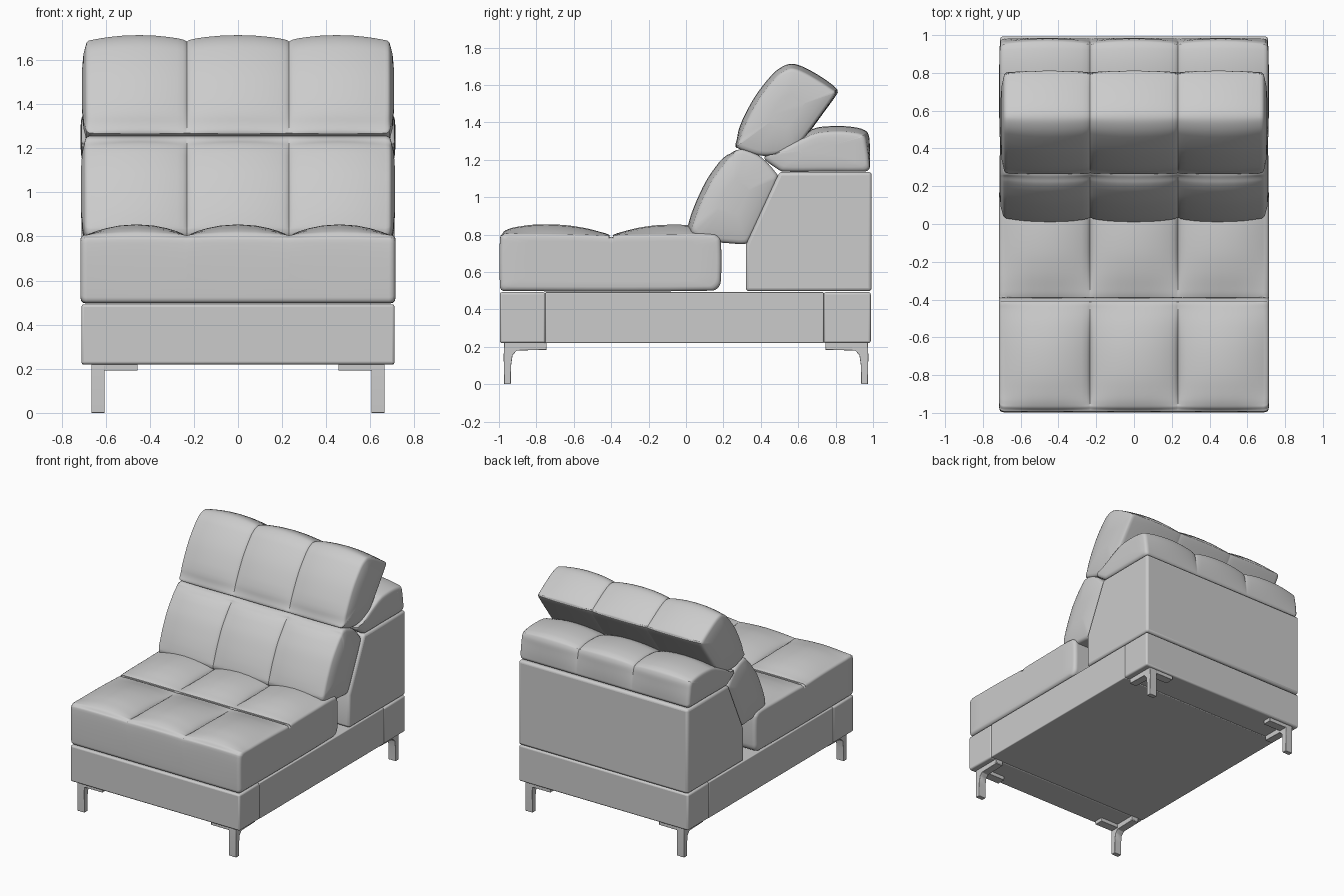
import bpy, bmesh
from mathutils import Vector

if "Cube" in bpy.data.objects:
    bpy.data.objects.remove(bpy.data.objects["Cube"])


def finish(name, bm, bevel=0.0, angle=0.7):
    bmesh.ops.remove_doubles(bm, verts=bm.verts, dist=1e-5)
    bmesh.ops.recalc_face_normals(bm, faces=bm.faces)
    me = bpy.data.meshes.new(name)
    bm.to_mesh(me)
    bm.free()
    ob = bpy.data.objects.new(name, me)
    bpy.context.collection.objects.link(ob)
    if bevel:
        m = ob.modifiers.new("soft_edges", 'BEVEL')
        m.width, m.segments, m.limit_method = bevel, 3, 'ANGLE'
    bpy.ops.object.select_all(action='DESELECT')
    bpy.context.view_layer.objects.active = ob
    ob.select_set(True)
    bpy.ops.object.shade_smooth_by_angle(angle=angle)
    return ob


def prism(name, profile, x0, x1, bevel):
    """Extrude a (y, z) profile along x."""
    bm = bmesh.new()
    f = bm.faces.new([bm.verts.new((x0, y, z)) for y, z in profile])
    ext = bmesh.ops.extrude_face_region(bm, geom=[f])['geom']
    bmesh.ops.translate(bm, vec=(x1 - x0, 0, 0),
                        verts=[v for v in ext if isinstance(v, bmesh.types.BMVert)])
    return finish(name, bm, bevel)


def box(name, x0, x1, y0, y1, z0, z1, bevel):
    return prism(name, [(y0, z0), (y1, z0), (y1, z1), (y0, z1)], x0, x1, bevel)


def smooth_loop(pts, steps=5):
    """Round a closed loop of (y, z, puff weight) without overshoot."""
    P, out = [Vector(p) for p in pts], []
    n = len(P)
    tang = [(P[(i + 1) % n] - P[i - 1]).normalized() for i in range(n)]
    for i in range(n):
        a, b = P[i], P[(i + 1) % n]
        L = (b - a).length
        ta, tb = tang[i] * L, tang[(i + 1) % n] * L
        for k in range(steps):
            t = k / steps
            out.append(a * (2*t**3 - 3*t*t + 1) + ta * (t**3 - 2*t*t + t)
                       + b * (3*t*t - 2*t**3) + tb * (t**3 - t*t))
    return out


def cushion(name, pts, depth, hw=0.71, r=0.025, bulge=0.0, seam=0.232):
    """Three-panel upholstered cushion: profile swept in x, pulled in at seams."""
    loop = smooth_loop(pts)
    n = len(loop)
    area = sum(loop[i].x * loop[(i+1) % n].y - loop[(i+1) % n].x * loop[i].y for i in range(n))
    sgn = 1 if area > 0 else -1
    norm = []
    for i in range(n):
        d = loop[(i + 1) % n] - loop[i - 1]
        norm.append(Vector((d.y, -d.x)).normalized() * sgn)
    end = hw - r
    rings = []  # (x, pull, inset, scale)
    us = [-1, -.975, -.92, -.8, -.6, -.35, 0, .35, .6, .8, .92, .975, 1]
    for c, (a, b) in enumerate([(-end, -seam), (-seam, seam), (seam, end)]):
        for u in us[(1 if c else 0):]:
            outer = (c == 0 and u < 0) or (c == 2 and u > 0)
            groove = 0 if outer else 0.25 * abs(u)**24
            rings.append((a + (b - a) * (u + 1) / 2, 0.75 * u * u + groove, 0, 1))
    tail = [(end + .5*r, .75, .13*r, 1), (end + .87*r, .75, .5*r, 1), (hw, .75, r, 1),
            (hw + .6*bulge, .75, r, .8), (hw + bulge, .75, r, .4)]
    rings = [(-x, p, i, s) for x, p, i, s in reversed(tail)] + rings + tail
    ys, zs = [p.x for p in loop], [p.y for p in loop]
    c = Vector(((min(ys) + max(ys)) / 2, (min(zs) + max(zs)) / 2))
    half = ((max(ys) - min(ys)) / 2, (max(zs) - min(zs)) / 2)
    bm, grid = bmesh.new(), []
    for x, pull, ins, s in rings:
        row = []
        for p, nv in zip(loop, norm):
            q = Vector((p.x, p.y)) - nv * depth * pull * p.z - c
            row.append(bm.verts.new((x, c.x + q.x * (1 - ins / half[0]) * s,
                                     c.y + q.y * (1 - ins / half[1]) * s)))
        grid.append(row)
    for A, B in zip(grid, grid[1:]):
        for i in range(n):
            bm.faces.new((A[i], A[(i+1) % n], B[(i+1) % n], B[i]))
    bm.faces.new(grid[0])
    bm.faces.new(grid[-1])
    return finish(name, bm)


# Base in three upholstered lengths
box("base_front", -.71, .71, -.995, -.751, .22, .492, .012)
box("base_middle", -.708, .708, -.753, .737, .22, .492, .006)
box("base_rear", -.71, .71, .735, .988, .22, .492, .012)

# Seat cushion, tufted in 3 x 2 panels
cushion("seat", [
    (-.97, .498, 0), (-.988, .505, 0), (-.995, .525, 0), (-.995, .77, 0), (-.985, .80, .1),
    (-.96, .825, .4), (-.88, .845, .8), (-.74, .855, 1), (-.58, .842, .8), (-.45, .812, .3),
    (-.41, .798, .05), (-.40, .785, 0), (-.39, .798, .05), (-.34, .815, .3), (-.22, .842, .8),
    (-.08, .853, 1), (.06, .845, .8), (.15, .82, .4), (.178, .79, .1), (.187, .75, 0),
    (.187, .56, 0), (.175, .52, 0), (.14, .50, 0)], .065, hw=.714)

# Back frame behind the cushions
prism("back_frame", [(.32, .497), (.993, .497), (.993, 1.135), (.50, 1.135), (.32, .745)],
      -.71, .71, .018)

# Lower back cushion
cushion("lower_back", [
    (.01, .83, .8), (.025, .90, 1), (.06, .99, 1), (.115, 1.10, 1), (.18, 1.19, 1),
    (.24, 1.235, .5), (.275, 1.252, 0), (.31, 1.255, 0), (.40, 1.215, 0), (.485, 1.125, 0),
    (.49, 1.10, 0), (.41, .92, 0), (.335, .765, 0), (.315, .75, 0), (.25, .752, 0),
    (.12, .765, 0), (.045, .785, .3)], .032, hw=.695, bulge=.018)

# Adjustable headrest
cushion("headrest", [
    (.265, 1.27, .2), (.272, 1.31, .6), (.30, 1.41, 1), (.37, 1.54, 1), (.46, 1.655, 1),
    (.51, 1.695, 1), (.565, 1.713, 1), (.63, 1.695, 1), (.72, 1.645, 1), (.795, 1.59, .8),
    (.81, 1.565, .5), (.80, 1.54, .3), (.72, 1.43, .2), (.62, 1.295, .2), (.56, 1.24, 0),
    (.48, 1.225, 0), (.40, 1.222, 0), (.33, 1.24, 0), (.285, 1.258, 0)], .03, hw=.69, bulge=.018)

# Padded top of the back frame
cushion("back_top_pad", [
    (.42, 1.205, 0), (.46, 1.23, .2), (.54, 1.285, .5), (.62, 1.335, .8), (.70, 1.372, 1),
    (.78, 1.38, 1), (.87, 1.378, 1), (.94, 1.365, 1), (.975, 1.335, .8), (.983, 1.27, .5),
    (.984, 1.17, .1), (.975, 1.145, 0), (.955, 1.137, 0), (.75, 1.137, 0), (.52, 1.137, 0),
    (.49, 1.15, 0)], .035, bulge=.004)

# Metal legs: tapered post with two mounting arms
post = [(-.972, 0), (-.937, 0), (-.935, .10), (-.927, .155), (-.905, .18), (-.745, .184),
        (-.745, .194), (-.90, .198), (-.90, .222), (-.972, .222), (-.975, .15)]
for sy, end in ((1, "front"), (-1, "rear")):
    for sx, side in ((1, "right"), (-1, "left")):
        prof = [(y * sy, z) for y, z in post]
        xs = sorted((.605 * sx, .665 * sx))
        prism(f"{end}_{side}_leg", prof, *xs, .003)
        for arm, (xa, xb, ya, yb) in {"side_arm": (.455, .665, -.972, -.905),
                                      "long_arm": (.605, .665, -.972, -.745)}.items():
            x0, x1 = sorted((xa * sx, xb * sx))
            y0, y1 = sorted((ya * sy, yb * sy))
            box(f"{end}_{side}_leg_{arm}", x0, x1, y0, y1, .192, .222, .003)
